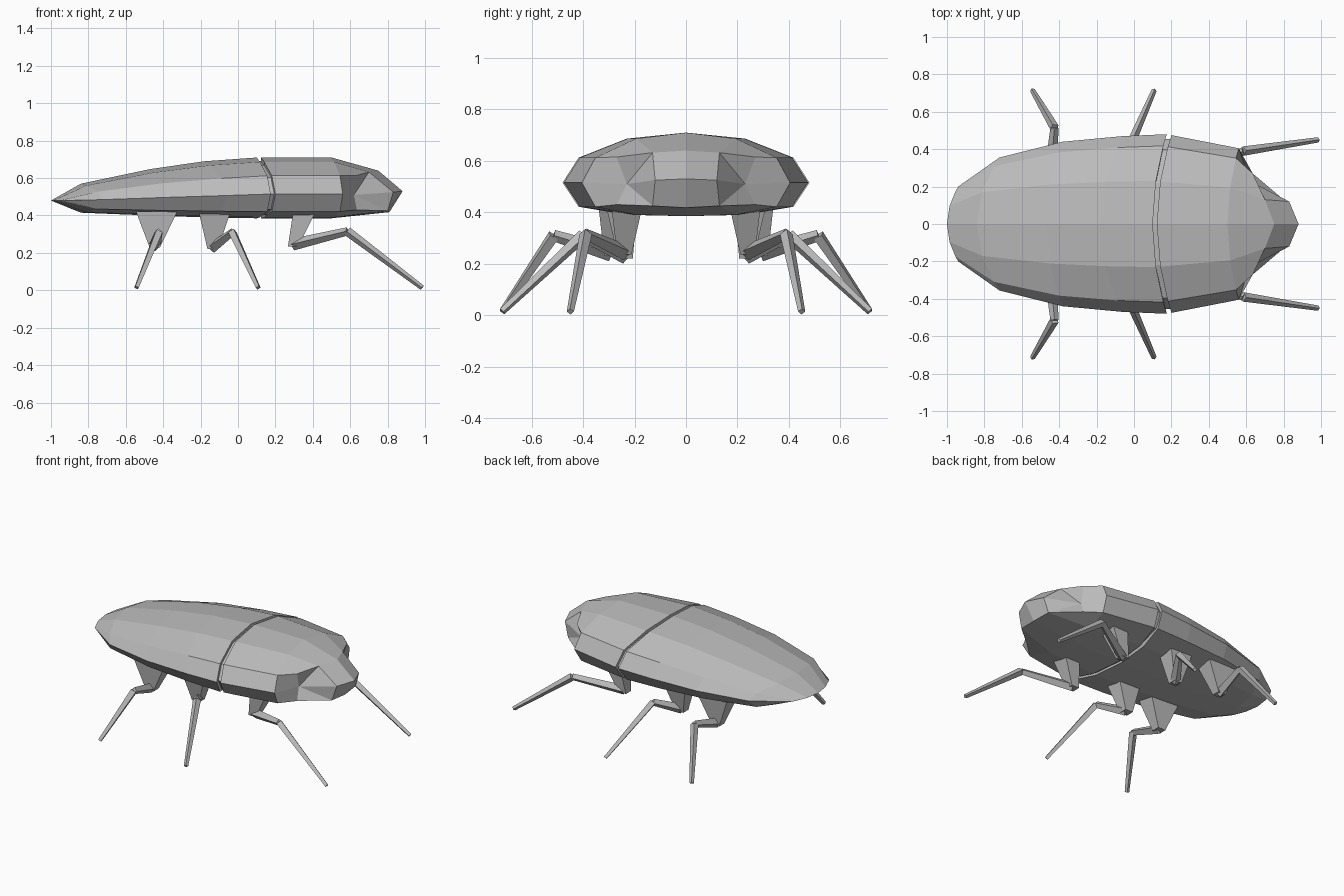
import bpy, bmesh
from mathutils import Vector

cube = bpy.data.objects.get("Cube")
if cube:
    bpy.data.objects.remove(cube, do_unlink=True)

grey = bpy.data.materials.new("shell grey")
grey.use_nodes = True
COLOUR = (0.5, 0.5, 0.5, 1)
grey.diffuse_color = COLOUR
grey.node_tree.nodes["Principled BSDF"].inputs["Base Color"].default_value = COLOUR

# half section: share of the half width, share of the height above or below the flank
SECTION = [(0, 1), (.48, .88), (.87, .5), (1, 0), (.87, -.72), (.48, -.96), (0, -1)]


def ring(x_mid, x_side, width, z_top, z_side, z_low):
    """Half ring of body points from the back ridge round to the belly line."""
    points = []
    for across, up in SECTION:
        height = z_top - z_side if up > 0 else z_side - z_low
        points.append((x_mid + (x_side - x_mid) * across ** 2,
                       width * across, z_side + up * height))
    return points


def loft(bm, rings):
    """Skin neighbouring half rings and return their vertices."""
    rows = [[bm.verts.new(p) for p in r] for r in rings]
    for a, b in zip(rows, rows[1:]):
        for i in range(len(a) - 1):
            bm.faces.new((a[i], a[i + 1], b[i + 1], b[i]))
    return rows


def finish(name, bm, symmetric=False):
    if symmetric:
        bmesh.ops.mirror(bm, geom=bm.verts[:] + bm.edges[:] + bm.faces[:],
                         axis='Y', merge_dist=0.0005)
    bmesh.ops.remove_doubles(bm, verts=bm.verts[:], dist=0.0005)
    bmesh.ops.recalc_face_normals(bm, faces=bm.faces[:])
    mesh = bpy.data.meshes.new(name)
    bm.to_mesh(mesh)
    bm.free()
    mesh.materials.append(grey)
    obj = bpy.data.objects.new(name, mesh)
    bpy.context.collection.objects.link(obj)
    return obj


# abdomen, tapering to a flat tail edge
bm = bmesh.new()
rows = loft(bm, [
    ring(-1, -.94, .2, .48, .48, .48),
    ring(-.84, -.72, .355, .57, .485, .415),
    ring(-.47, -.38, .44, .648, .497, .4),
    ring(-.18, -.06, .47, .69, .507, .39),
    ring(.1, .175, .48, .71, .515, .385)])
bm.faces.new(rows[-1])
finish("abdomen", bm, True)

# recessed neck in the seam
bm = bmesh.new()
rows = loft(bm, [ring(.05, .12, .455, .69, .515, .4),
                 ring(.18, .25, .455, .69, .515, .4)])
for row in rows:
    bm.faces.new(row)
finish("neck", bm, True)

# thorax and head, with a dented eye hollow on each side
bm = bmesh.new()
rows = loft(bm, [
    ring(.122, .2, .475, .71, .515, .385),
    ring(.5, .56, .405, .71, .515, .385),
    [(.75, 0, .64), (.7, .13, .632), (.635, .27, .615), (.62, .23, .51),
     (.635, .27, .43), (.8, .13, .425), (.81, 0, .418)]])
bm.faces.new(rows[0])
top, brow, temple, hollow, cheek, jaw, chin = rows[-1]
nose = bm.verts.new((.88, 0, .53))
muzzle = bm.verts.new((.83, .12, .525))
for face in ((top, brow, muzzle, nose), (nose, muzzle, jaw, chin),
             (brow, temple, hollow), (brow, hollow, muzzle),
             (muzzle, hollow, jaw), (hollow, cheek, jaw)):
    bm.faces.new(face)
finish("thorax_and_head", bm, True)


def bridge(bm, a, b):
    """Closed four-sided block between two corner loops."""
    a, b = [[bm.verts.new(p) for p in loop] for loop in (a, b)]
    bm.faces.new(a)
    bm.faces.new(b)
    for i in range(4):
        j = (i + 1) % 4
        bm.faces.new((a[i], a[j], b[j], b[i]))


def flat_loop(centre, rx, ry):
    x, y, z = centre
    return [(x + rx, y + ry, z), (x - rx, y + ry, z),
            (x - rx, y - ry, z), (x + rx, y - ry, z)]


def limb(bm, start, end, r0, r1):
    """Tapered diamond-section segment."""
    start, end = Vector(start), Vector(end)
    along = (end - start).normalized()
    side = along.cross(Vector((0, 0, 1))).normalized()
    up = side.cross(along)
    corners = (side, up, -side, -up)
    bridge(bm, [start + c * r0 for c in corners], [end + c * r1 for c in corners])


# legs: hip centre, hip half length, ankle of the hip, knee, foot
LEGS = {
    "front": ((.355, .23, .42), .06, (.295, .24, .245), (.585, .39, .315), (.985, .45, .014)),
    "middle": ((-.125, .25, .42), .085, (-.135, .235, .23), (-.03, .4, .31), (.108, .715, .014)),
    "rear": ((-.435, .28, .42), .11, (-.445, .29, .24), (-.425, .515, .31), (-.543, .715, .014)),
}
for place, (hip, length, ankle, knee, foot) in LEGS.items():
    for label, sign in (("left", 1), ("right", -1)):
        flip = lambda p: (p[0], p[1] * sign, p[2])
        bm = bmesh.new()
        low = (ankle[0], ankle[1], ankle[2] - .01)
        bridge(bm, flat_loop(flip(hip), length, .06), flat_loop(flip(low), .028, .028))
        limb(bm, flip(ankle), flip(knee), .032, .022)
        limb(bm, flip(knee), flip(foot), .025, .014)
        finish(f"{place}_{label}_leg", bm)
